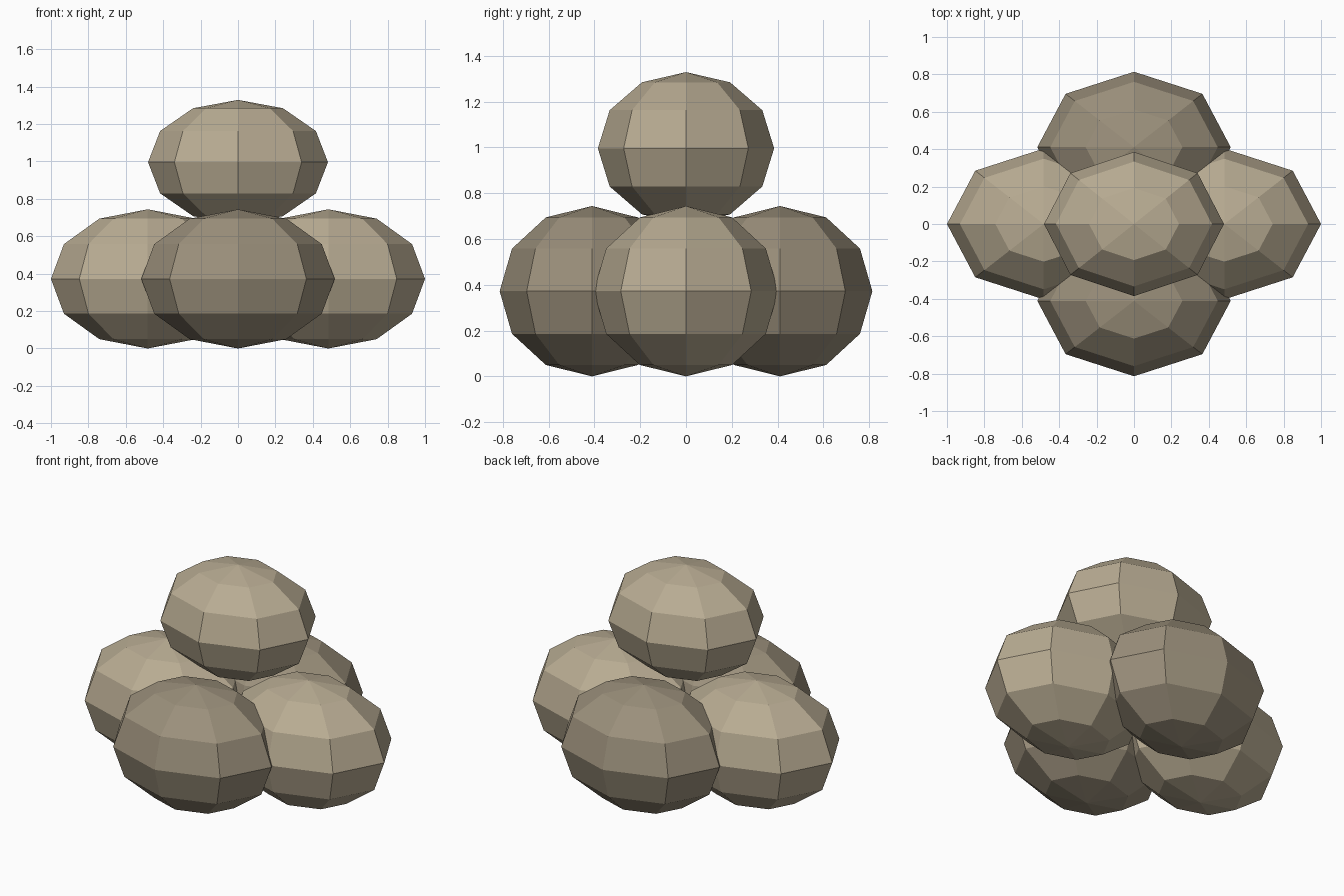
import bpy

if "Cube" in bpy.data.objects:
    bpy.data.objects.remove(bpy.data.objects["Cube"])


def material(name, rgb):
    m = bpy.data.materials.new(name)
    m.diffuse_color = (*rgb, 1)
    m.use_nodes = True
    m.node_tree.nodes["Principled BSDF"].inputs["Base Color"].default_value = m.diffuse_color
    return m


light_stone = material("light_stone", (0.48, 0.41, 0.29))
dark_stone = material("dark_stone", (0.33, 0.28, 0.20))


def stone(name, centre, radii, mat):
    """Flat-shaded, flattened low-poly boulder."""
    bpy.ops.mesh.primitive_uv_sphere_add(segments=8, ring_count=6, radius=1, location=centre)
    ob = bpy.context.object
    ob.name = name
    ob.scale = radii
    bpy.ops.object.transform_apply(location=False, rotation=False, scale=True)
    bpy.ops.object.shade_flat()
    ob.data.materials.append(mat)


# Four base stones in a cross
base = (0.517, 0.403, 0.372)
for side, s in (("left", -1), ("right", 1)):
    stone(side + "_stone", (s * 0.483, 0, 0.372), base, light_stone)
for side, s in (("front", -1), ("back", 1)):
    stone(side + "_stone", (0, s * 0.411, 0.372), base, dark_stone)

# Smaller stone resting on top
stone("top_stone", (0, 0, 0.996), (0.481, 0.385, 0.333), light_stone)
